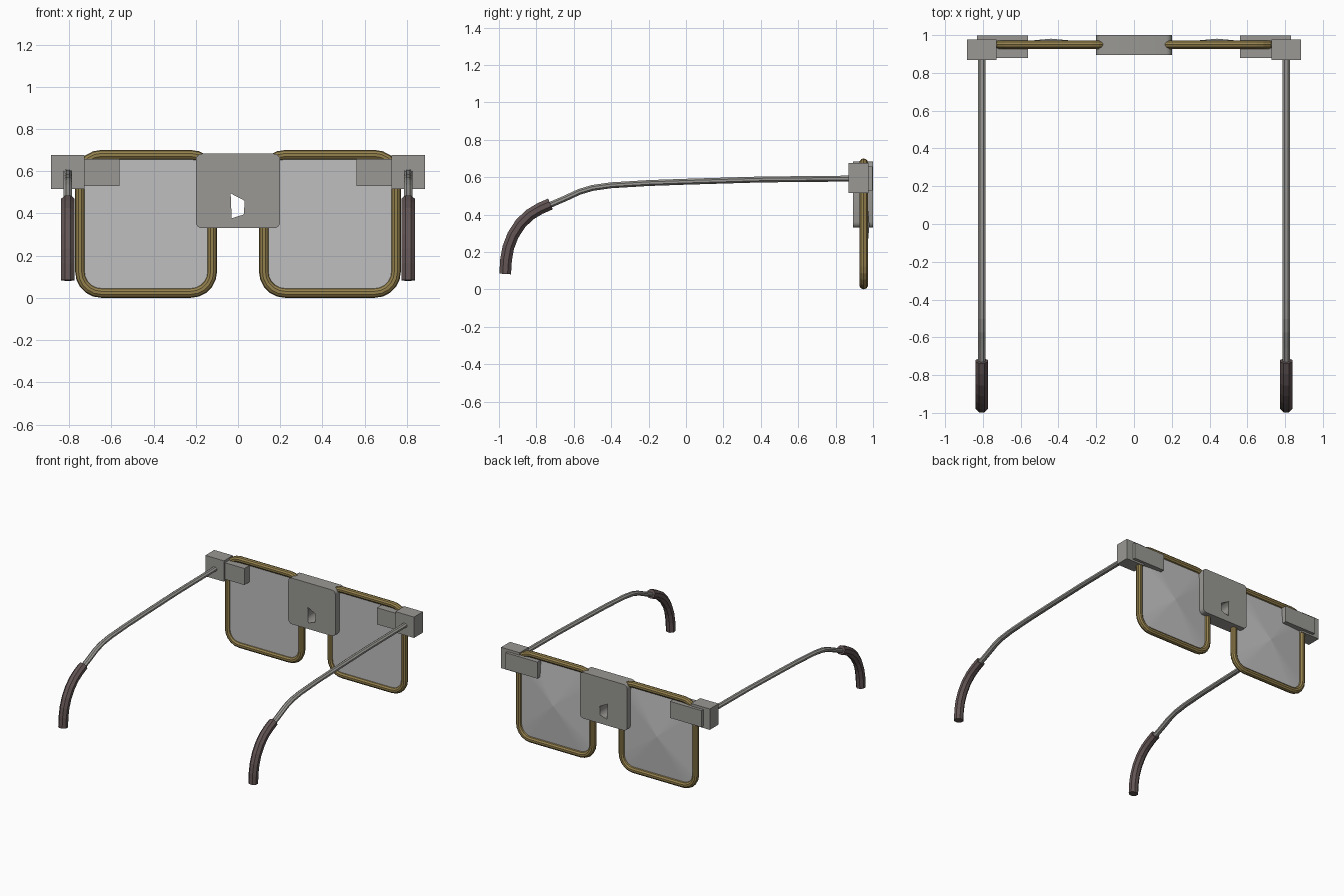
import bpy, bmesh, math
from mathutils import Vector

if "Cube" in bpy.data.objects:
    bpy.data.objects.remove(bpy.data.objects["Cube"])


def material(name, rgb):
    m = bpy.data.materials.new(name)
    m.diffuse_color = (*rgb, 1)
    m.use_nodes = True
    m.node_tree.nodes["Principled BSDF"].inputs["Base Color"].default_value = m.diffuse_color
    return m


METAL = material("grey metal", (0.32, 0.315, 0.295))
GOLD = material("dull gold", (0.30, 0.22, 0.075))
RUBBER = material("dark brown rubber", (0.125, 0.09, 0.09))
GLASS = material("pale grey lens", (0.52, 0.52, 0.52))


def finish(bm, name, mat):
    bmesh.ops.recalc_face_normals(bm, faces=bm.faces)
    me = bpy.data.meshes.new(name)
    bm.to_mesh(me)
    bm.free()
    me.materials.append(mat)
    ob = bpy.data.objects.new(name, me)
    bpy.context.collection.objects.link(ob)
    return ob


def box(name, lo, hi, mat):
    bm = bmesh.new()
    bmesh.ops.create_cube(bm, size=1)
    for v in bm.verts:
        v.co = [(a + b) / 2 + c * (b - a) for a, b, c in zip(lo, hi, v.co)]
    return finish(bm, name, mat)


def tube(name, path, axis, across, inplane, sides, mat, closed=False):
    """Sweep an oval along a planar path; axis is the plane's normal."""
    bm = bmesh.new()
    pts, axis, n = [Vector(p) for p in path], Vector(axis), len(path)
    rings = []
    for i, p in enumerate(pts):
        a = pts[i - 1] if closed or i > 0 else p
        b = pts[(i + 1) % n] if closed or i < n - 1 else p
        perp = axis.cross((b - a).normalized())
        rings.append([bm.verts.new(p + axis * across * math.cos(t) + perp * inplane * math.sin(t))
                      for t in (math.tau * (k + 0.5) / sides for k in range(sides))])
    for i in range(n if closed else n - 1):
        r, q = rings[i], rings[(i + 1) % n]
        for k in range(sides):
            j = (k + 1) % sides
            bm.faces.new((r[k], r[j], q[j], q[k]))
    if not closed:
        bm.faces.new(rings[0])
        bm.faces.new(rings[-1])
    return finish(bm, name, mat)


def rounded_rect(x0, x1, z0, z1, r, steps):
    out = []
    for cx, cz, a0 in ((x1 - r, z1 - r, 0), (x0 + r, z1 - r, 90),
                       (x0 + r, z0 + r, 180), (x1 - r, z0 + r, 270)):
        for k in range(steps + 1):
            a = math.radians(a0 + 90 * k / steps)
            out.append((cx + r * math.cos(a), cz + r * math.sin(a)))
    return out


# Bridge plate with a four-sided hole
curve = bpy.data.curves.new("bridge_plate", "CURVE")
curve.dimensions = "2D"
curve.fill_mode = "BOTH"
curve.extrude = 0.053
hole = [(-0.035, 0.495), (0.032, 0.46), (0.027, 0.395), (-0.03, 0.377)]
for loop in (rounded_rect(-0.2, 0.2, 0.33, 0.683, 0.03, 4), hole):
    sp = curve.splines.new("POLY")
    sp.points.add(len(loop) - 1)
    for p, (x, z) in zip(sp.points, loop):
        p.co = (x, z, 0, 1)
    sp.use_cyclic_u = True
bridge = bpy.data.objects.new("bridge_plate", curve)
bridge.rotation_euler.x = math.pi / 2
bridge.location.y = 0.947
bpy.context.collection.objects.link(bridge)
bpy.context.view_layer.objects.active = bridge
bridge.select_set(True)
bpy.ops.object.convert(target="MESH")
bridge = bpy.context.object
bridge.data.materials.clear()
bridge.data.materials.append(METAL)

RIM_Y = 0.95
ARM = [(0.90, 0.593), (0.4, 0.588), (0, 0.576), (-0.2, 0.569), (-0.4, 0.557),
       (-0.5, 0.543), (-0.57, 0.522), (-0.65, 0.485), (-0.75, 0.442)]
TIP = [(-0.725, 0.457), (-0.78, 0.433), (-0.835, 0.4), (-0.885, 0.352), (-0.925, 0.29),
       (-0.95, 0.225), (-0.962, 0.16), (-0.967, 0.083)]

for s, side in ((-1, "left"), (1, "right")):
    # Rim
    outline = rounded_rect(0.123, 0.748, 0.024, 0.677, 0.1, 5)
    tube(side + "_rim", [(s * x, RIM_Y, z) for x, z in outline],
         (0, 1, 0), 0.0235, 0.0235, 10, GOLD, closed=True)

    # Lens: flat front, shallow domed back
    bm = bmesh.new()
    front = [bm.verts.new((s * x, 0.942, z)) for x, z in outline]
    back = [bm.verts.new((s * x, 0.952, z)) for x, z in outline]
    apex = bm.verts.new((s * 0.44, 0.981, 0.345))
    bm.faces.new(front)
    for i in range(len(front)):
        j = (i + 1) % len(front)
        bm.faces.new((back[i], back[j], apex))
        bm.faces.new((front[i], front[j], back[j], back[i]))
    finish(bm, side + "_lens", GLASS)

    # Hinge block and the plate clamped over the rim corner
    def span(a, b):
        return sorted((s * a, s * b))
    x0, x1 = span(0.727, 0.885)
    box(side + "_hinge_block", (x0, 0.868, 0.516), (x1, 0.976, 0.676), METAL)
    x0, x1 = span(0.562, 0.83)
    box(side + "_hinge_plate", (x0, 0.88, 0.53), (x1, 0.998, 0.657), METAL)

    # Temple arm and ear tip
    tube(side + "_temple_arm", [(s * 0.806, y, z) for y, z in ARM],
         (1, 0, 0), 0.022, 0.017, 8, METAL)
    tube(side + "_ear_tip", [(s * 0.806, y, z) for y, z in TIP],
         (1, 0, 0), 0.035, 0.034, 8, RUBBER)
